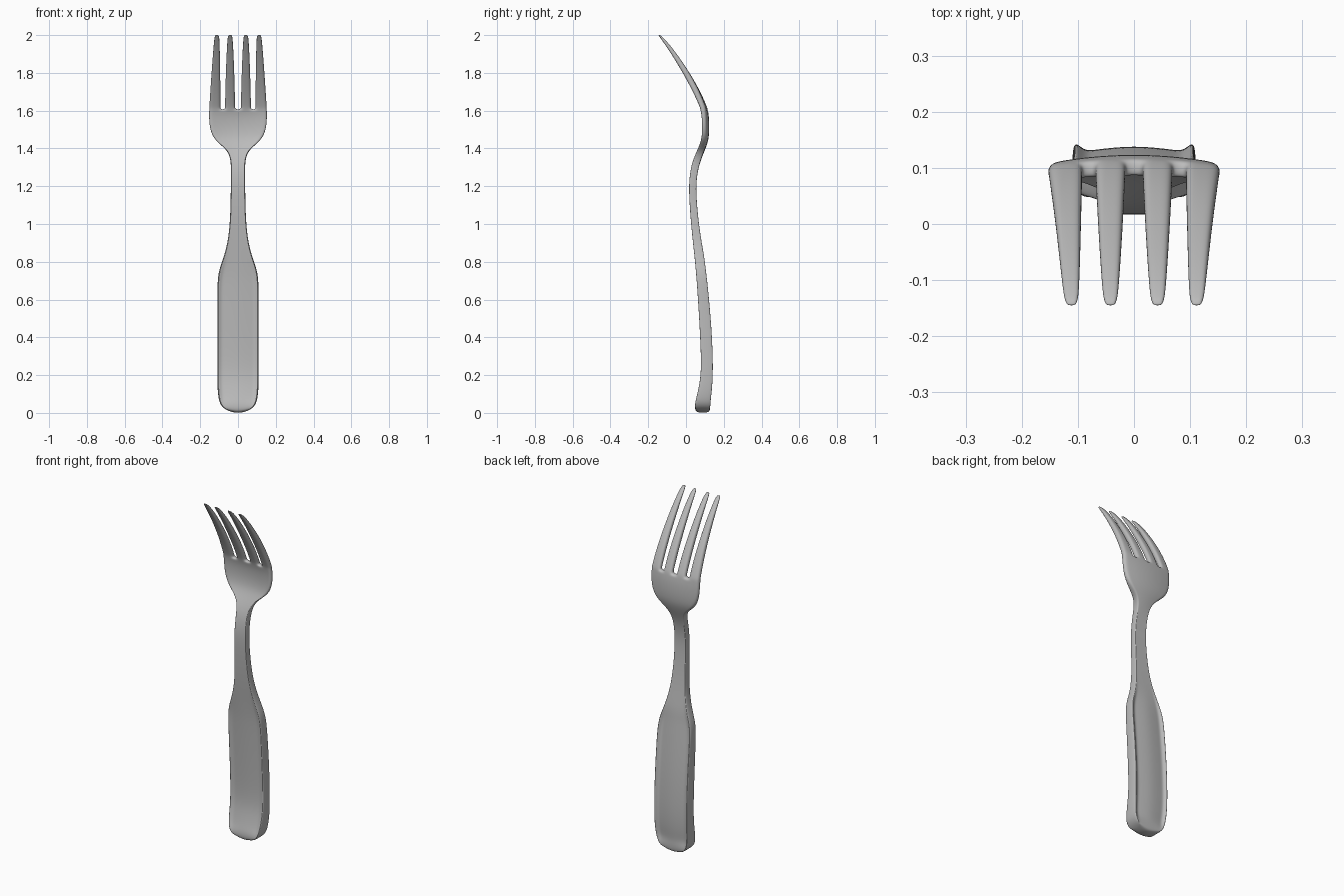
import bpy, bmesh

# Body rows: z, half width, front y, back y, cup depth, rim depth
BODY = [
    (0.000, 0.060, 0.058, 0.120, 0, 0),
    (0.018, 0.080, 0.047, 0.128, 0, 0),
    (0.050, 0.096, 0.048, 0.130, 0, 0.2),
    (0.080, 0.104, 0.054, 0.133, 0, 1),
    (0.130, 0.109, 0.066, 0.139, 0, 1),
    (0.200, 0.110, 0.078, 0.143, 0, 1),
    (0.300, 0.110, 0.079, 0.143, 0, 1),
    (0.450, 0.110, 0.072, 0.136, 0, 1),
    (0.600, 0.110, 0.063, 0.123, 0, 1),
    (0.700, 0.109, 0.056, 0.113, 0, 1),
    (0.760, 0.100, 0.051, 0.105, 0, 0.7),
    (0.820, 0.077, 0.046, 0.098, 0, 0.2),
    (0.900, 0.055, 0.037, 0.083, 0, 0),
    (1.000, 0.043, 0.027, 0.068, 0, 0),
    (1.120, 0.039, 0.018, 0.056, 0, 0),
    (1.220, 0.038, 0.015, 0.053, 0, 0),
    (1.300, 0.037, 0.026, 0.066, 0, 0),
    (1.350, 0.041, 0.043, 0.083, 0.002, 0),
    (1.390, 0.058, 0.062, 0.100, 0.004, 0),
    (1.425, 0.100, 0.080, 0.113, 0.008, 0),
    (1.460, 0.134, 0.093, 0.121, 0.012, 0),
    (1.510, 0.151, 0.098, 0.124, 0.015, 0),
    (1.560, 0.154, 0.095, 0.122, 0.014, 0),
    (1.590, 0.154, 0.089, 0.118, 0.012, 0),
    (1.607, 0.153, 0.084, 0.115, 0.010, 0),
]
# Tine rows: z, front y, back y, outer half width, inner half width
TINES = [
    (1.625, 0.078, 0.110, 0.0305, 0.0275),
    (1.70, 0.041, 0.077, 0.028, 0.026),
    (1.80, -0.016, 0.020, 0.0235, 0.023),
    (1.90, -0.077, -0.048, 0.019, 0.019),
    (1.96, -0.118, -0.096, 0.0155, 0.0155),
    (1.99, -0.139, -0.125, 0.013, 0.013),
    (2.001, -0.148, -0.138, 0.008, 0.008),
]
HANDLE_COLS = [-1, -0.91, -0.79, -0.60, -0.36, -0.12, 0.12, 0.36, 0.60, 0.79, 0.91, 1]
GROOVE = [0, 0, 0.013, 0.010, 0.007, 0.005]
GAPS = (2, 5, 8)


def tine_columns(t, outer, inner):
    """Three columns for each of the four tines."""
    co = 0.1225 - 0.011 * t
    half = [0.042 - inner, 0.042, 0.042 + inner, co - outer, co, co + outer]
    return [-x for x in reversed(half)] + half


fork_cols = [x / 0.153 for x in tine_columns(0, 0.0305, 0.0275)]

# Each row is a list of (front point, back point) pairs
rows = []
for z, w, yf, yb, cup, rim in BODY:
    blend = min(1, max(0, (z - 0.7) / 0.7))
    row = []
    for i in range(12):
        f = HANDLE_COLS[i] * (1 - blend) + fork_cols[i] * blend
        groove = GROOVE[min(i, 11 - i)] * rim
        lift = 0.016 * f * f * max(0, 1 - z / 0.05)
        shift = -cup * f * f
        row.append(((f * w, yf + shift + groove * 0.6, z + lift),
                    (f * w, yb + shift - groove, z + lift)))
    rows.append(row)
for z, yf, yb, outer, inner in TINES:
    t = (z - 1.607) / 0.393
    row = []
    for x in tine_columns(t, outer, inner):
        shift = -0.010 * (x / 0.153) ** 2 * max(0, 1 - 2 * t)
        row.append(((x, yf + shift, z), (x, yb + shift, z)))
    rows.append(row)

# Front and back skins, with the gaps between tines left open
bm = bmesh.new()
front = [[bm.verts.new(p[0]) for p in row] for row in rows]
back = [[bm.verts.new(p[1]) for p in row] for row in rows]
twin = {a: b for fr, br in zip(front, back) for a, b in zip(fr, br)}
for r in range(len(rows) - 1):
    for c in range(11):
        if r >= len(BODY) - 1 and c in GAPS:
            continue
        quad = [front[r][c], front[r][c + 1], front[r + 1][c + 1], front[r + 1][c]]
        bm.faces.new(quad)
        bm.faces.new([twin[v] for v in reversed(quad)])

# Side walls joining the two skins
for e in [e for e in bm.edges if e.is_boundary and e.verts[0] in twin]:
    a, b = e.verts
    bm.faces.new((a, b, twin[b], twin[a]))
bmesh.ops.recalc_face_normals(bm, faces=bm.faces)

mesh = bpy.data.meshes.new("fork")
bm.to_mesh(mesh)
bm.free()
fork = bpy.data.objects.new("fork", mesh)
bpy.context.collection.objects.link(fork)
for p in mesh.polygons:
    p.use_smooth = True
sub = fork.modifiers.new("rounding", 'SUBSURF')
sub.levels = sub.render_levels = 3

steel = bpy.data.materials.new("grey steel")
steel.diffuse_color = (0.5, 0.5, 0.5, 1)
mesh.materials.append(steel)
